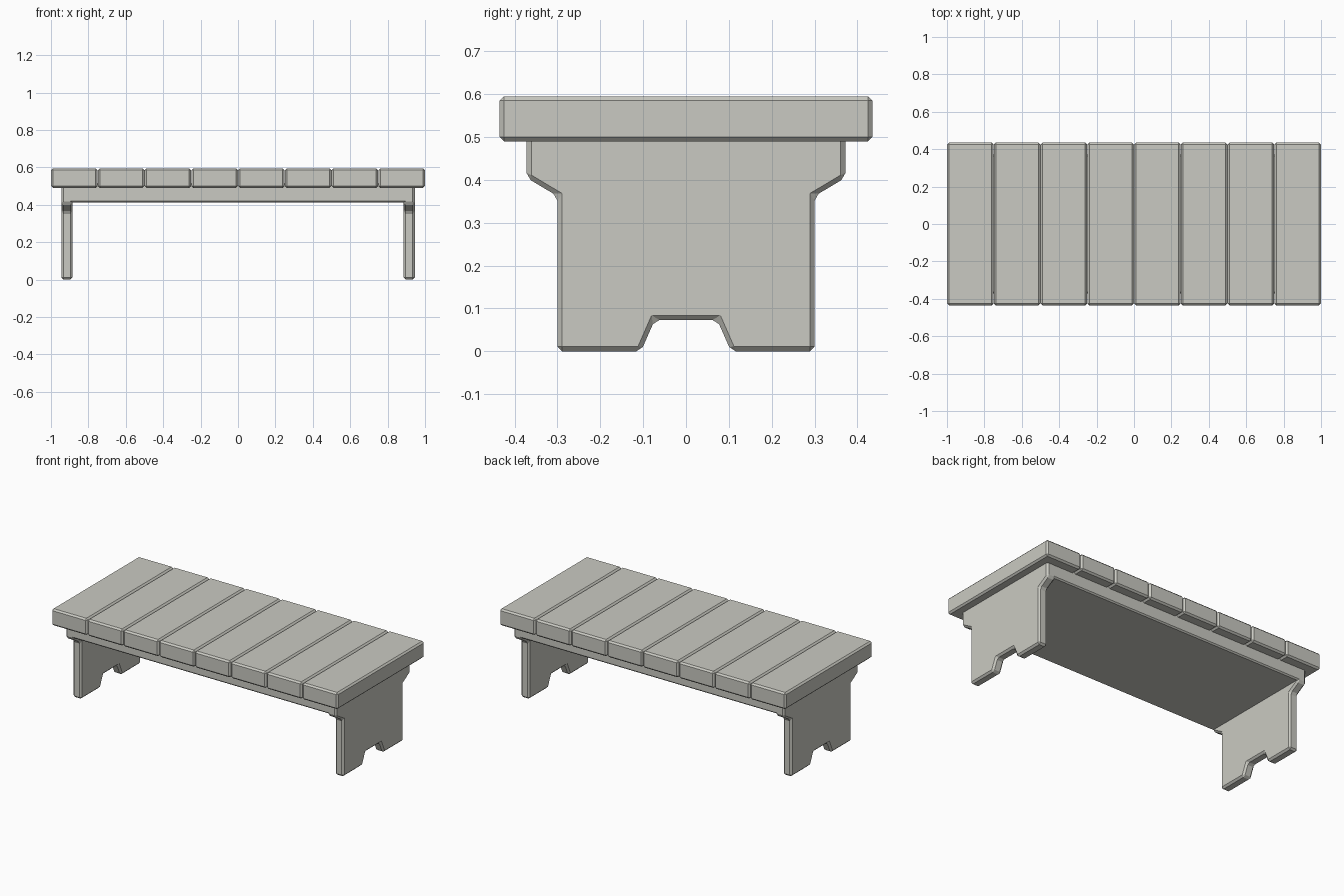
import bpy
import bmesh

cube = bpy.data.objects.get("Cube")
if cube:
    bpy.data.objects.remove(cube, do_unlink=True)

# Single pale stone-grey colour
grey = bpy.data.materials.new("pale_grey")
grey.use_nodes = True
colour = (0.59, 0.59, 0.54, 1)
grey.diffuse_color = colour
grey.node_tree.nodes["Principled BSDF"].inputs["Base Color"].default_value = colour


def extrude_x(name, outline, x0, x1, chamfer):
    """Extrude a (y, z) outline from x0 to x1 and chamfer every sharp edge."""
    bm = bmesh.new()
    face = bm.faces.new([bm.verts.new((x0, y, z)) for y, z in outline])
    grown = bmesh.ops.extrude_face_region(bm, geom=[face])
    verts = [g for g in grown["geom"] if isinstance(g, bmesh.types.BMVert)]
    bmesh.ops.translate(bm, verts=verts, vec=(x1 - x0, 0, 0))
    bmesh.ops.recalc_face_normals(bm, faces=bm.faces)
    mesh = bpy.data.meshes.new(name)
    bm.to_mesh(mesh)
    bm.free()
    mesh.materials.append(grey)
    obj = bpy.data.objects.new(name, mesh)
    bpy.context.collection.objects.link(obj)
    bevel = obj.modifiers.new("chamfer", "BEVEL")
    bevel.width = chamfer
    bevel.segments = 1
    bevel.limit_method = "ANGLE"
    return obj


def rectangle(half_y, z0, z1):
    return [(-half_y, z0), (half_y, z0), (half_y, z1), (-half_y, z1)]


# Top planks laid side by side
count = 8
pitch = 2 / count
for i in range(count):
    x0 = -1 + i * pitch
    extrude_x(f"plank_{i + 1}", rectangle(0.435, 0.49, 0.595),
              x0 + 0.001, x0 + pitch - 0.001, 0.01)

# Leg boards: wide shoulders, narrower body and a notch between the feet
half = [(0.073, 0.073), (0.105, 0), (0.3, 0), (0.3, 0.362),
        (0.372, 0.405), (0.372, 0.515)]
outline = half + [(-y, z) for y, z in reversed(half)]
for name, side in (("left_leg", 1), ("right_leg", -1)):
    extrude_x(name, outline, side * 0.885, side * 0.945, 0.011)

# Solid beam under the planks, let into both legs
extrude_x("beam", rectangle(0.3715, 0.412, 0.515), -0.932, 0.932, 0.008)
